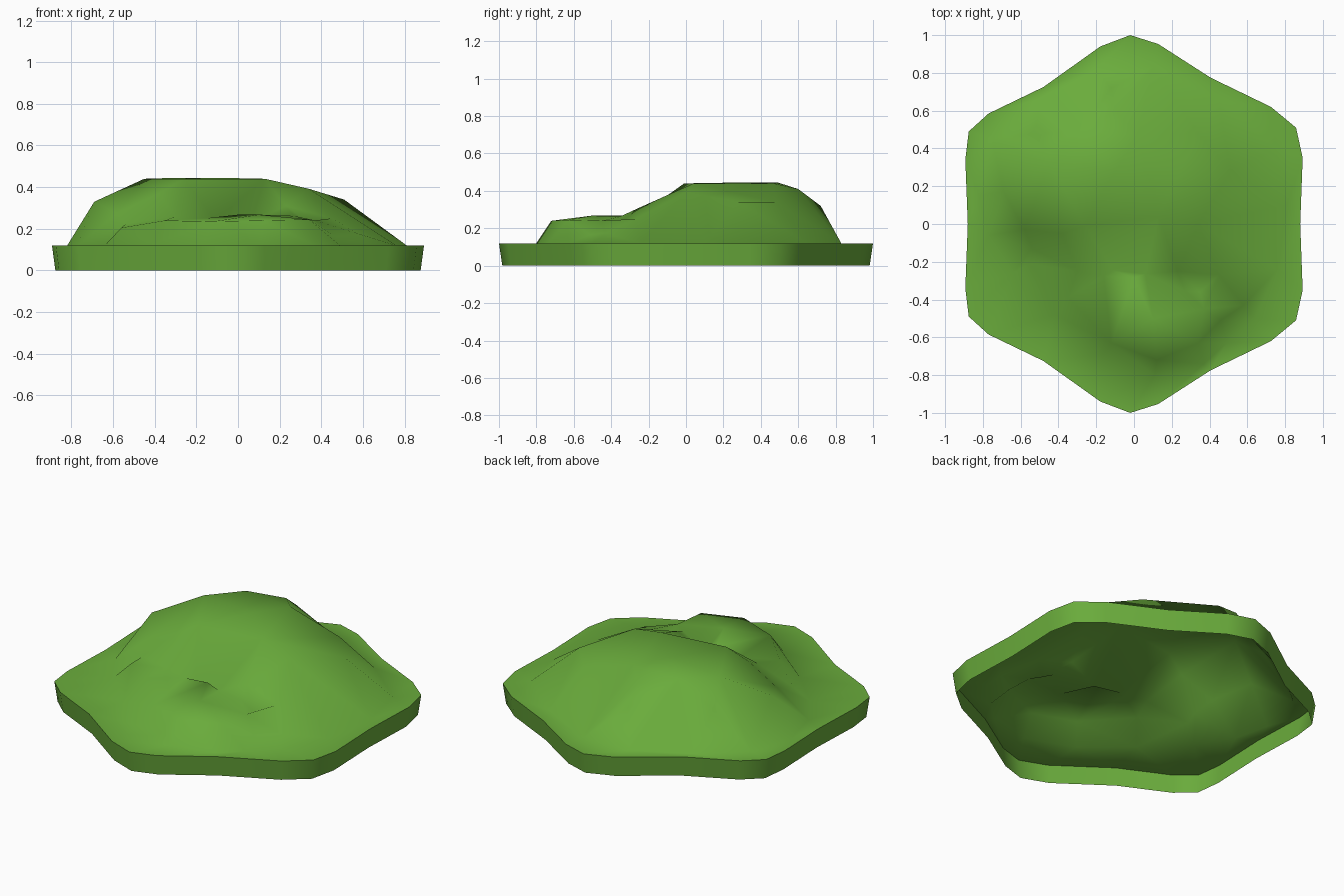
import bpy, bmesh
from mathutils import Vector
from mathutils.geometry import delaunay_2d_cdt

if "Cube" in bpy.data.objects:
    bpy.data.objects.remove(bpy.data.objects["Cube"])

RIM_Z = 0.12

grass = bpy.data.materials.new("grass green")
grass.diffuse_color = (0.145, 0.415, 0.045, 1)
grass.use_nodes = True
grass.node_tree.nodes["Principled BSDF"].inputs["Base Color"].default_value = grass.diffuse_color

# Rim outline: worn hexagon, back half drawn, front half mirrored in y
back = [(0.88, 0.0), (0.893, 0.35), (0.858, 0.51), (0.725, 0.62), (0.405, 0.775),
        (0.128, 0.953), (-0.02, 1.0), (-0.178, 0.94), (-0.48, 0.725),
        (-0.77, 0.585), (-0.875, 0.49), (-0.893, 0.34), (-0.88, 0.0)]
outline = back + [(x, -y) for x, y in reversed(back[1:-1])]

# Line where the hill meets the flat rim
foot = [(0.81, 0.1), (0.75, 0.4), (0.45, 0.65), (0.1, 0.83), (-0.2, 0.82),
        (-0.5, 0.66), (-0.75, 0.45), (-0.82, 0.15), (-0.77, -0.06),
        (-0.64, -0.26), (-0.42, -0.48), (-0.17, -0.69), (0.11, -0.8),
        (0.37, -0.74), (0.49, -0.63), (0.64, -0.5), (0.76, -0.24)]

# Large back hill: flat top, then shoulders and the lobe at front right
hill = [(-0.45, 0.32, 0.44), (-0.29, 0.49, 0.445), (0.02, 0.47, 0.44),
        (0.13, 0.04, 0.44), (-0.26, -0.01, 0.44), (-0.1, 0.28, 0.445),
        (0.34, 0.0, 0.392), (0.51, 0.28, 0.34), (0.34, 0.48, 0.34),
        (-0.10, 0.60, 0.41), (-0.12, 0.72, 0.32), (-0.69, 0.17, 0.33),
        (-0.52, 0.48, 0.32), (-0.58, -0.03, 0.275), (-0.38, -0.05, 0.37),
        (0.23, -0.25, 0.31), (0.45, -0.27, 0.25), (0.58, -0.43, 0.175)]

# Small front mound, with the dip behind it and the bank on its left
mound = [(-0.16, -0.275, 0.25), (0.0, -0.285, 0.268), (0.27, -0.355, 0.262),
         (0.37, -0.45, 0.24), (0.34, -0.63, 0.245), (0.12, -0.72, 0.24),
         (-0.12, -0.63, 0.235), (0.1, -0.5, 0.268), (-0.11, -0.245, 0.24),
         (0.06, -0.265, 0.228), (0.35, -0.36, 0.22), (0.46, -0.51, 0.165),
         (-0.35, -0.39, 0.24), (-0.56, -0.21, 0.205), (-0.3, -0.25, 0.26),
         (-0.54, -0.13, 0.222)]

pts = ([(x, y, RIM_Z) for x, y in outline + foot] + hill + mound)
n = len(outline)

# Join the height points into one low-poly surface inside the outline
res = delaunay_2d_cdt([Vector(p[:2]) for p in pts],
                      [(i, (i + 1) % n) for i in range(n)]
                      + [(n + i, n + (i + 1) % len(foot)) for i in range(len(foot))],
                      [], 0, 1e-5)
co2, faces, origin = res[0], res[2], res[3]

bm = bmesh.new()
verts = [bm.verts.new((c.x, c.y, pts[o[0]][2] if o else RIM_Z))
         for c, o in zip(co2, origin)]
on_rim = {i for i, o in enumerate(origin) if o and min(o) < n}
for f in faces:
    # leave out slivers spanning the concave notches outside the outline
    if set(f) <= on_rim:
        mid = sum((co2[i] for i in f), Vector((0, 0))) / len(f)
        inside = False
        for (x1, y1), (x2, y2) in zip(outline, outline[1:] + outline[:1]):
            if (y1 > mid.y) != (y2 > mid.y) and mid.x < x1 + (mid.y - y1) * (x2 - x1) / (y2 - y1):
                inside = not inside
        if not inside:
            continue
    bm.faces.new([verts[i] for i in f])

# Side skirt: extrude the rim down, slightly inward; underside stays open
edges = [e for e in bm.edges if e.is_boundary]
ext = bmesh.ops.extrude_edge_only(bm, edges=edges)
for v in ext["geom"]:
    if isinstance(v, bmesh.types.BMVert):
        v.co = (v.co.x * 0.982, v.co.y * 0.982, 0)
bmesh.ops.recalc_face_normals(bm, faces=bm.faces[:])
if sum(f.normal.z * f.calc_area() for f in bm.faces) < 0:
    bmesh.ops.reverse_faces(bm, faces=bm.faces[:])

me = bpy.data.meshes.new("hill_tile")
bm.to_mesh(me)
bm.free()
me.materials.append(grass)
tile = bpy.data.objects.new("hill_tile", me)
bpy.context.collection.objects.link(tile)
bpy.context.view_layer.objects.active = tile
tile.select_set(True)
bpy.ops.object.shade_smooth_by_angle(angle=1.05)
